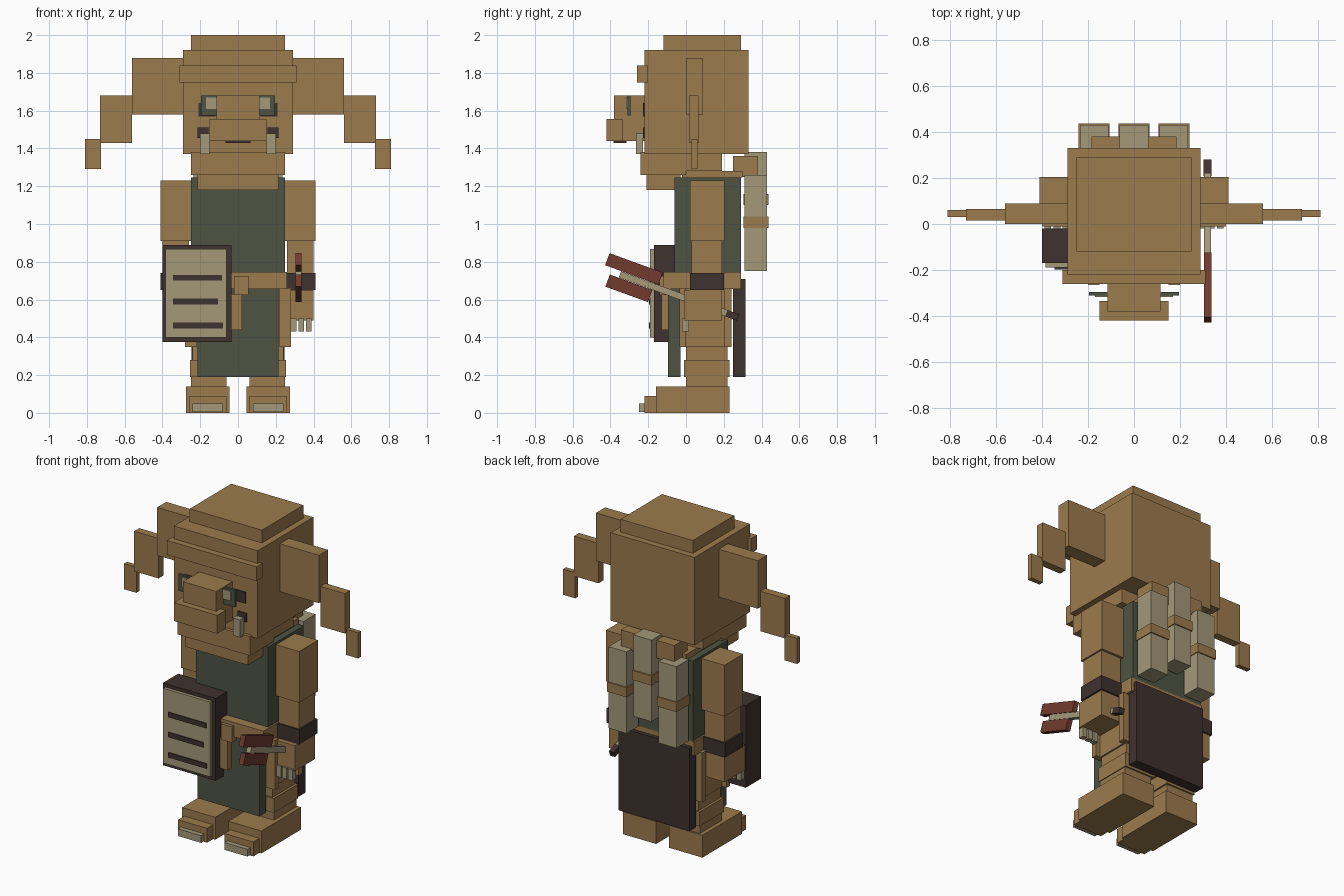
import bpy, bmesh, math
from mathutils import Matrix, Vector

if "Cube" in bpy.data.objects:
    bpy.data.objects.remove(bpy.data.objects["Cube"])


def material(name, rgb):
    m = bpy.data.materials.new(name)
    lin = [((c / 255 + 0.055) / 1.055) ** 2.4 for c in rgb]
    m.diffuse_color = (*lin, 1)
    m.use_nodes = True
    m.node_tree.nodes["Principled BSDF"].inputs["Base Color"].default_value = m.diffuse_color
    return m


TAN = material("tan_skin", (156, 123, 78))
GREEN = material("dark_green_cloth", (78, 84, 67))
DARK = material("dark_brown_leather", (63, 50, 46))
PALE = material("pale_bone", (163, 152, 121))
RED = material("dark_red", (114, 59, 46))


def box(name, x, y, z, mat, tilt=0):
    """Box from three (min, max) ranges, optionally tilted about x."""
    bm = bmesh.new()
    bmesh.ops.create_cube(bm, size=1)
    size = [abs(r[1] - r[0]) for r in (x, y, z)]
    mid = Vector([(r[0] + r[1]) / 2 for r in (x, y, z)])
    bm.transform(Matrix.Translation(mid) @ Matrix.Rotation(tilt, 4, 'X')
                 @ Matrix.Diagonal((*size, 1)))
    me = bpy.data.meshes.new(name)
    bm.to_mesh(me)
    bm.free()
    me.materials.append(mat)
    ob = bpy.data.objects.new(name, me)
    bpy.context.collection.objects.link(ob)
    return ob


def pair(name, x, y, z, mat):
    """Box on the right side and its mirror on the left."""
    box("right_" + name, x, y, z, mat)
    box("left_" + name, (-x[1], -x[0]), y, z, mat)


def centred(name, half, y, z, mat):
    return box(name, (-half, half), y, z, mat)


# Head
centred("head", 0.29, (-0.22, 0.33), (1.37, 1.92), TAN)
centred("head_top", 0.25, (-0.12, 0.29), (1.92, 2.0), TAN)
centred("brow", 0.31, (-0.26, -0.20), (1.75, 1.84), TAN)
centred("snout", 0.115, (-0.38, -0.22), (1.44, 1.68), TAN)
centred("snout_tip", 0.15, (-0.42, -0.335), (1.44, 1.555), TAN)
centred("mouth", 0.065, (-0.385, -0.315), (1.43, 1.44), DARK)
centred("jaw", 0.25, (-0.24, 0.0), (1.26, 1.38), TAN)
centred("neck", 0.25, (-0.1, 0.19), (1.28, 1.38), TAN)
centred("chin", 0.215, (-0.21, -0.03), (1.18, 1.27), TAN)

# Ears in three steps
pair("ear_base", (0.29, 0.56), (0.0, 0.09), (1.58, 1.88), TAN)
pair("ear_middle", (0.56, 0.73), (0.015, 0.065), (1.43, 1.68), TAN)
pair("ear_tip", (0.725, 0.81), (0.03, 0.06), (1.29, 1.45), TAN)

# Eyes, mouth corners and tusks
pair("eye", (0.115, 0.195), (-0.31, -0.295), (1.575, 1.68), GREEN)
pair("eye_white", (0.115, 0.17), (-0.317, -0.31), (1.61, 1.67), PALE)
pair("eye_socket", (0.12, 0.21), (-0.227, -0.22), (1.57, 1.64), DARK)
pair("mouth_corner", (0.155, 0.215), (-0.228, -0.22), (1.455, 1.51), DARK)
pair("tusk", (0.15, 0.20), (-0.265, -0.228), (1.37, 1.48), PALE)

# Torso, belt and cloths
centred("tunic", 0.25, (-0.06, 0.29), (0.74, 1.245), GREEN)
centred("collar", 0.21, (-0.02, 0.30), (1.245, 1.28), TAN)
centred("back_hump", 0.185, (0.25, 0.38), (1.25, 1.36), TAN)
centred("belt", 0.26, (-0.12, 0.29), (0.655, 0.745), TAN)
centred("front_cloth", 0.215, (-0.095, -0.03), (0.19, 0.66), GREEN)
centred("back_cloth", 0.245, (0.25, 0.315), (0.19, 0.71), DARK)
pair("front_hip_strap", (0.22, 0.28), (-0.035, 0.0), (0.35, 0.66), TAN)
pair("rear_hip_strap", (0.22, 0.28), (0.20, 0.24), (0.35, 0.66), TAN)
box("belt_knot", (-0.02, 0.055), (-0.14, -0.09), (0.625, 0.725), TAN)
box("belt_tail", (-0.04, 0.02), (-0.13, -0.09), (0.44, 0.63), TAN)

# Arms
pair("upper_arm", (0.25, 0.41), (0.02, 0.205), (0.91, 1.23), TAN)
pair("forearm", (0.26, 0.40), (0.03, 0.19), (0.74, 0.91), TAN)
pair("wristband", (0.25, 0.41), (0.02, 0.20), (0.65, 0.74), DARK)
pair("hand", (0.25, 0.40), (-0.01, 0.19), (0.49, 0.65), TAN)
for i in range(3):
    x = 0.28 + i * 0.04
    pair(f"finger_claw_{i + 1}", (x, x + 0.03), (-0.02, 0.015), (0.43, 0.50), PALE)

# Legs and feet
pair("thigh", (0.03, 0.25), (0.0, 0.24), (0.35, 0.66), TAN)
pair("knee", (0.04, 0.24), (0.0, 0.22), (0.27, 0.35), TAN)
pair("shin", (0.05, 0.255), (-0.01, 0.23), (0.19, 0.28), TAN)
pair("ankle", (0.06, 0.25), (0.0, 0.22), (0.13, 0.19), TAN)
pair("foot", (0.045, 0.275), (-0.16, 0.23), (0.0, 0.14), TAN)
pair("toe", (0.06, 0.26), (-0.22, -0.16), (0.0, 0.09), TAN)
pair("toe_claw", (0.08, 0.24), (-0.25, -0.22), (0.005, 0.05), PALE)

# Bundles on the back, the middle one higher
for name, cx, lift in (("left", -0.173, 0), ("middle", 0, 0.12), ("right", 0.173, 0)):
    x = (cx - 0.0625, cx + 0.0625)
    z = 0.75 + lift
    box(name + "_scroll", x, (0.31, 0.43), (z, z + 0.51), PALE)
    box(name + "_scroll_strap", (x[0] - 0.005, x[1] + 0.005), (0.305, 0.437),
        (z + 0.23, z + 0.29), TAN)

# Book held at the side
box("book_cover", (-0.40, -0.035), (-0.17, -0.02), (0.375, 0.89), DARK)
box("book_page", (-0.385, -0.06), (-0.19, -0.17), (0.40, 0.868), PALE)
for i, (z, right) in enumerate(((0.70, -0.085), (0.575, -0.105), (0.448, -0.08))):
    box(f"book_line_{i + 1}", (-0.345, right), (-0.197, -0.19), (z, z + 0.03), DARK)

# Tilted dart in the right hand, placed along its own axis
TILT = math.radians(-20)
AXIS = Vector((0, math.cos(TILT), math.sin(TILT)))
UP = Vector((0, -math.sin(TILT), math.cos(TILT)))
START = Vector((0.32, -0.35, 0.733))


def dart_part(name, a, b, up, width, height, mat):
    c = START + AXIS * (a + b) / 2 + UP * up
    box(name, (c.x - width / 2, c.x + width / 2),
        (c.y - (b - a) / 2, c.y + (b - a) / 2),
        (c.z - height / 2, c.z + height / 2), mat, TILT)


dart_part("dart_shaft", 0.0, 0.60, 0, 0.03, 0.035, PALE)
dart_part("dart_tip", 0.60, 0.665, 0, 0.035, 0.035, DARK)
dart_part("upper_fletching", -0.09, 0.21, 0.053, 0.032, 0.068, RED)
dart_part("lower_fletching", -0.05, 0.19, -0.053, 0.032, 0.068, RED)
